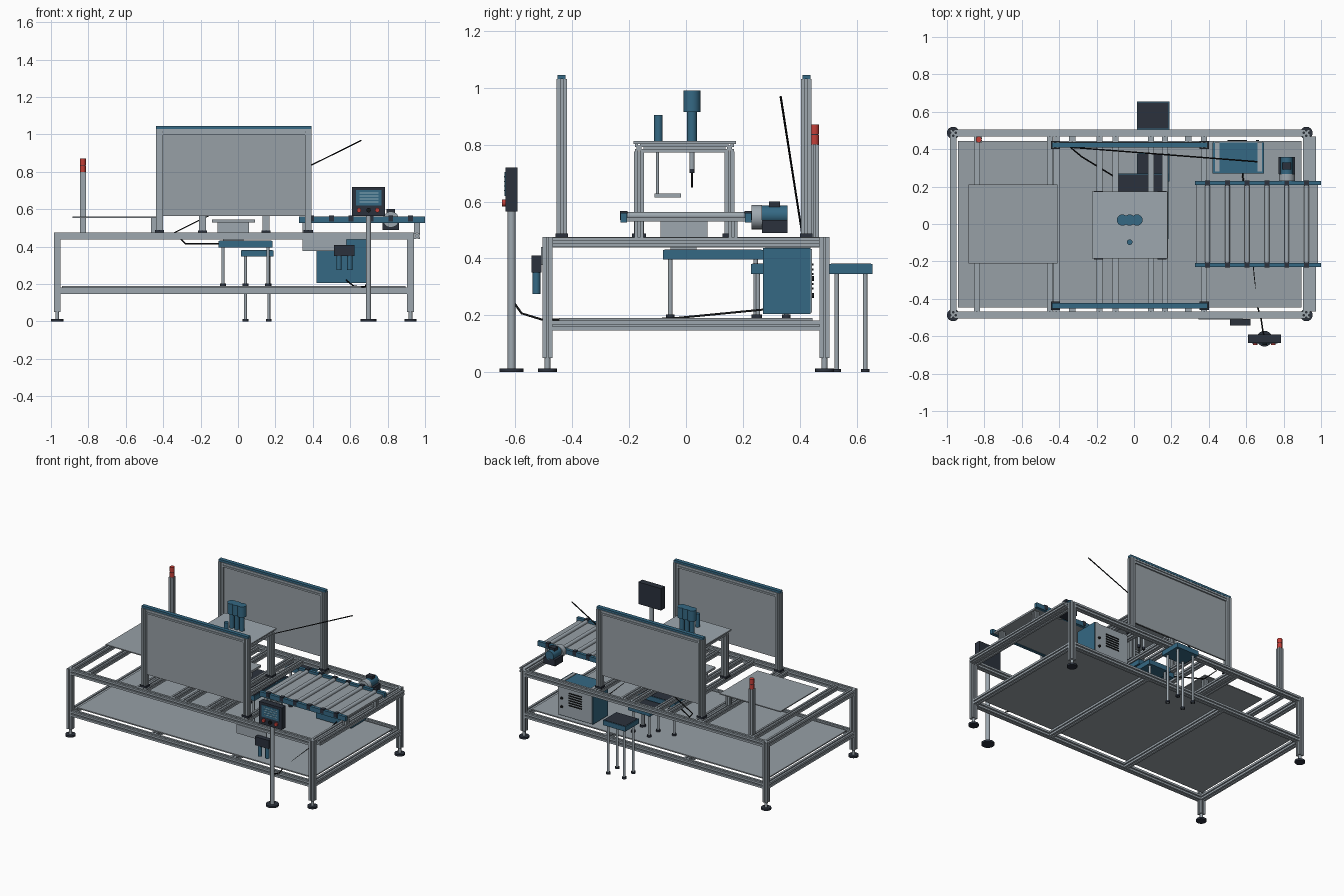
import bpy, bmesh, math
from mathutils import Vector

cube = bpy.data.objects.get("Cube")
if cube:
    bpy.data.objects.remove(cube, do_unlink=True)


def material(name, rgb):
    m = bpy.data.materials.new(name)
    m.use_nodes = True
    m.diffuse_color = (*rgb, 1)
    m.node_tree.nodes["Principled BSDF"].inputs["Base Color"].default_value = (*rgb, 1)
    return m


ALU = material("aluminium", (0.34, 0.39, 0.43))
SHEET = material("sheet_grey", (0.31, 0.35, 0.38))
BLUE = material("machine_blue", (0.035, 0.14, 0.23))
DARK = material("dark_navy", (0.024, 0.031, 0.046))
BLACK = material("black", (0.008, 0.009, 0.010))
RED = material("signal_red", (0.55, 0.05, 0.04))
PALE = material("display_text", (0.30, 0.45, 0.52))


def finish(name, bm, mat, smooth=False):
    bmesh.ops.recalc_face_normals(bm, faces=bm.faces)
    me = bpy.data.meshes.new(name)
    if smooth:
        for f in bm.faces:
            f.smooth = len(f.verts) == 4
        for e in bm.edges:
            e.smooth = all(len(f.verts) == 4 for f in e.link_faces)
    bm.to_mesh(me)
    bm.free()
    me.materials.append(mat)
    ob = bpy.data.objects.new(name, me)
    bpy.context.collection.objects.link(ob)
    return ob


def box(name, x, y, z, mat):
    """Box from (low, high) pairs on each axis."""
    bm = bmesh.new()
    bmesh.ops.create_cube(bm, size=1)
    for v in bm.verts:
        v.co = [r[0] if c < 0 else r[1] for c, r in zip(v.co, (x, y, z))]
    return finish(name, bm, mat)


def rod(name, a, b, r, mat, sides=20):
    """Cylinder between two points."""
    a, b = Vector(a), Vector(b)
    bm = bmesh.new()
    bmesh.ops.create_cone(bm, cap_ends=True, segments=sides, radius1=r, radius2=r,
                          depth=(b - a).length)
    turn = Vector((0, 0, 1)).rotation_difference(b - a)
    for v in bm.verts:
        v.co = turn @ v.co + (a + b) / 2
    return finish(name, bm, mat, True)


def rail(name, a, b, w=0.036):
    """Slotted extrusion between two points along an axis."""
    a, b = Vector(a), Vector(b)
    d = (b - a).normalized()
    u = Vector((0, 0, 1)) if abs(d.z) < 0.5 else Vector((1, 0, 0))
    v = d.cross(u)
    h, g, s = w / 2, w * 0.11, w * 0.3
    bm, ring = bmesh.new(), []
    for k in range(4):
        for p, q in ((h, -g), (s, -g), (s, g), (h, g), (h, h)):
            for _ in range(k):
                p, q = -q, p
            ring.append(bm.verts.new(a + u * p + v * q))
    face = bm.faces.new(ring)
    new = bmesh.ops.extrude_face_region(bm, geom=[face])["geom"]
    bmesh.ops.translate(bm, vec=b - a, verts=[e for e in new if isinstance(e, bmesh.types.BMVert)])
    return finish(name, bm, ALU)


def cable(name, pts, r=0.004):
    cu = bpy.data.curves.new(name, "CURVE")
    cu.dimensions = "3D"
    cu.bevel_depth, cu.bevel_resolution, cu.use_fill_caps = r, 1, True
    sp = cu.splines.new("POLY")
    sp.points.add(len(pts) - 1)
    for p, co in zip(sp.points, pts):
        p.co = (*co, 1)
    cu.materials.append(BLACK)
    bpy.context.collection.objects.link(bpy.data.objects.new(name, cu))


# Main frame: legs, feet, long and end rails
X0, X1, Y = -0.967, 0.922, 0.487
TOP, LOW = 0.457, 0.164
for x in (X0, X1):
    for y in (-Y, Y):
        rail("frame_leg", (x, y, 0.05), (x, y, 0.475))
        rod("foot_stem", (x, y, 0.01), (x, y, 0.05), 0.01, ALU)
        rod("foot_pad", (x, y, 0), (x, y, 0.013), 0.033, DARK)
    for z in (TOP, LOW):
        rail("end_rail", (x, -Y + 0.018, z), (x, Y - 0.018, z))
for y in (-Y, Y):
    for z in (TOP, LOW):
        rail("long_rail", (X0 + 0.018, y, z), (X1 - 0.018, y, z))
for x in (-0.84, -0.45, -0.415, -0.185, -0.098, 0.09, 0.165, 0.375, 0.957):
    rail("top_crossbeam", (x, -0.469, TOP), (x, 0.469, TOP), 0.032)
for x in (-0.33, 0.29):
    rail("low_crossbeam", (x, -0.469, LOW), (x, 0.469, LOW))
box("lower_shelf", (-0.94, 0.895), (-0.447, 0.445), (0.182, 0.19), SHEET)

# Guard screens on both long sides
for y in (-0.437, 0.423):
    for x in (-0.42, 0.375):
        rail("guard_post", (x, y, 0.475), (x, y, 1.03))
        box("post_bracket", (x - 0.025, x + 0.025), (y - 0.022, y + 0.022), (0.475, 0.488), DARK)
    box("guard_panel", (-0.402, 0.357), (y - 0.005, y + 0.005), (0.565, 1.0), SHEET)
    rail("guard_top_rail", (-0.402, y, 1.013), (0.357, y, 1.013), 0.03)
    box("guard_cap", (-0.438, 0.393), (y - 0.014, y + 0.014), (1.03, 1.045), BLUE)

# Gantry
for y in (-0.165, 0.153):
    for x in (-0.19, 0.15):
        rail("gantry_post", (x, y, 0.475), (x, y, 0.775))
        box("gantry_bracket", (x - 0.024, x + 0.024), (y - 0.024, y + 0.024), (0.475, 0.487), DARK)
    rail("gantry_beam", (-0.208, y, 0.788), (0.168, y, 0.788), 0.03)
for x in (-0.19, 0.15):
    rail("gantry_side_beam", (x, -0.15, 0.788), (x, 0.138, 0.788), 0.03)
box("gantry_plate", (-0.225, 0.18), (-0.185, 0.175), (0.803, 0.812), ALU)

# Tool heads and probe
for x in (-0.062, -0.023, 0.016):
    rod("head_body", (x, 0.021, 0.812), (x, 0.021, 0.915), 0.017, BLUE)
    rod("head_motor", (x, 0.021, 0.915), (x, 0.021, 0.99), 0.03, BLUE)
    rod("head_shaft", (x, 0.021, 0.715), (x, 0.021, 0.803), 0.009, ALU)
    rod("head_nozzle", (x, 0.021, 0.70), (x, 0.021, 0.72), 0.009, DARK)
    rod("head_needle", (x, 0.021, 0.65), (x, 0.021, 0.70), 0.003, BLACK)
rod("probe_body", (-0.023, -0.097, 0.812), (-0.023, -0.097, 0.905), 0.015, BLUE)
rod("probe_shaft", (-0.023, -0.1, 0.62), (-0.023, -0.1, 0.803), 0.005, ALU)
box("probe_arm", (-0.035, -0.011), (-0.11, -0.018), (0.615, 0.628), ALU)

# Work platform under the heads
box("work_base", (-0.11, 0.06), (-0.09, 0.075), (0.475, 0.53), ALU)
box("work_column", (-0.08, 0.03), (-0.055, 0.037), (0.43, 0.475), ALU)
box("work_plate", (-0.14, 0.09), (-0.13, 0.13), (0.53, 0.545), SHEET)

# Infeed plate
box("infeed_plate", (-0.885, -0.41), (-0.212, 0.212), (0.554, 0.561), SHEET)
for y in (-0.165, 0.165):
    rail("infeed_post", (-0.45, y, 0.473), (-0.45, y, 0.554), 0.03)

# Roller conveyor
for y in (-0.219, 0.219):
    box("conveyor_rail", (0.327, 1.0), (y - 0.011, y + 0.011), (0.527, 0.56), BLUE)
    s = math.copysign(1, y)
    for x in (0.36, 0.957):
        rail("conveyor_post", (x, s * 0.165, 0.473), (x, s * 0.165, 0.53), 0.032)
    for i in range(6):
        x = 0.393 + i * 0.106
        box("roller_cap", (x - 0.013, x + 0.013), (y - 0.013, y + 0.013), (0.535, 0.566), DARK)
for i in range(6):
    x = 0.393 + i * 0.106
    rod("roller", (x, -0.208, 0.55), (x, 0.208, 0.55), 0.013, ALU)
box("conveyor_bed", (0.335, 0.985), (-0.208, 0.208), (0.53, 0.543), SHEET)

# Conveyor drive
rod("drive_gearbox", (0.817, 0.23, 0.545), (0.817, 0.267, 0.545), 0.043, ALU)
rod("drive_motor", (0.817, 0.267, 0.553), (0.817, 0.357, 0.553), 0.033, BLUE)
box("drive_controller", (0.772, 0.862), (0.267, 0.357), (0.49, 0.535), DARK)
box("drive_terminal", (0.795, 0.84), (0.292, 0.33), (0.58, 0.6), DARK)

# Control cabinet with louvred back
box("cabinet", (0.42, 0.695), (0.27, 0.437), (0.205, 0.437), BLUE)
box("cabinet_back", (0.425, 0.69), (0.437, 0.443), (0.21, 0.433), ALU)
for x in (0.445, 0.672):
    box("cabinet_strap", (x - 0.012, x + 0.012), (0.28, 0.437), (0.437, 0.442), ALU)
for i in range(6):
    z = 0.29 + i * 0.017
    box("louvre", (0.50, 0.605), (0.443, 0.448), (z, z + 0.007), BLACK)
for z in (0.27, 0.33):
    rod("cabinet_knob", (0.66, 0.443, z), (0.66, 0.45, z), 0.009, BLACK)

# Collection trays: (x range, y range, top height, leg base)
for x, y, z, base in (((-0.105, 0.185), (-0.08, 0.27), 0.43, 0.19),
                      ((0.015, 0.19), (0.228, 0.378), 0.38, 0.19),
                      ((0.015, 0.19), (0.505, 0.655), 0.38, 0)):
    tray = box("tray", x, y, (z - 0.034, z), BLUE)
    box("tray_liner", (x[0] + 0.005, x[1] - 0.005), (y[0] + 0.005, y[1] - 0.005),
        (z, z + 0.002), DARK)
    for lx in (x[0] + 0.025, x[1] - 0.025):
        for ly in (y[0] + 0.025, y[1] - 0.025):
            rod("tray_leg", (lx, ly, base), (lx, ly, z - 0.034), 0.008, ALU, 12)
            rod("tray_foot", (lx, ly, base), (lx, ly, base + 0.012), 0.015, DARK, 16)

# Signal tower
rail("tower_post", (-0.83, 0.452, 0.475), (-0.83, 0.452, 0.8), 0.032)
for z in (0.8, 0.837):
    rod("tower_lamp", (-0.83, 0.452, z), (-0.83, 0.452, z + 0.033), 0.016, RED)
rod("lamp_gap", (-0.83, 0.452, 0.833), (-0.83, 0.452, 0.837), 0.014, DARK)

# Operator terminal on its stand
rod("stand_foot", (0.698, -0.613, 0), (0.698, -0.613, 0.013), 0.042, DARK, 28)
rod("stand_pole", (0.698, -0.613, 0.013), (0.698, -0.613, 0.6), 0.014, ALU)
box("terminal", (0.61, 0.787), (-0.635, -0.592), (0.565, 0.72), DARK)
box("terminal_screen", (0.632, 0.767), (-0.638, -0.635), (0.62, 0.703), BLUE)
for i in range(4):
    z = 0.637 + i * 0.016
    box("screen_line", (0.65, 0.75), (-0.639, -0.638), (z, z + 0.004), PALE)
for x, m in ((0.647, RED), (0.698, BLACK), (0.745, RED)):
    rod("terminal_button", (x, -0.646, 0.595), (x, -0.635, 0.595), 0.012, m)

# Air service unit on the front rail
box("service_plate", (0.345, 0.58), (-0.51, -0.503), (0.377, 0.44), ALU)
box("regulator", (0.512, 0.622), (-0.543, -0.508), (0.35, 0.41), DARK)
for x in (0.54, 0.598):
    rod("filter_bowl", (x, -0.526, 0.275), (x, -0.526, 0.35), 0.014, BLUE)

# Cables
cable("overhead_cable", [(0.66, 0.333, 0.968), (-0.34, 0.41, 0.475), (-0.28, 0.36, 0.415),
                         (-0.1, 0.25, 0.415)])
cable("floor_cable", [(0.698, -0.605, 0.245), (0.69, -0.578, 0.207), (0.68, -0.51, 0.186),
                      (0.66, -0.44, 0.186), (0.62, -0.06, 0.188), (0.58, 0.27, 0.22)])
